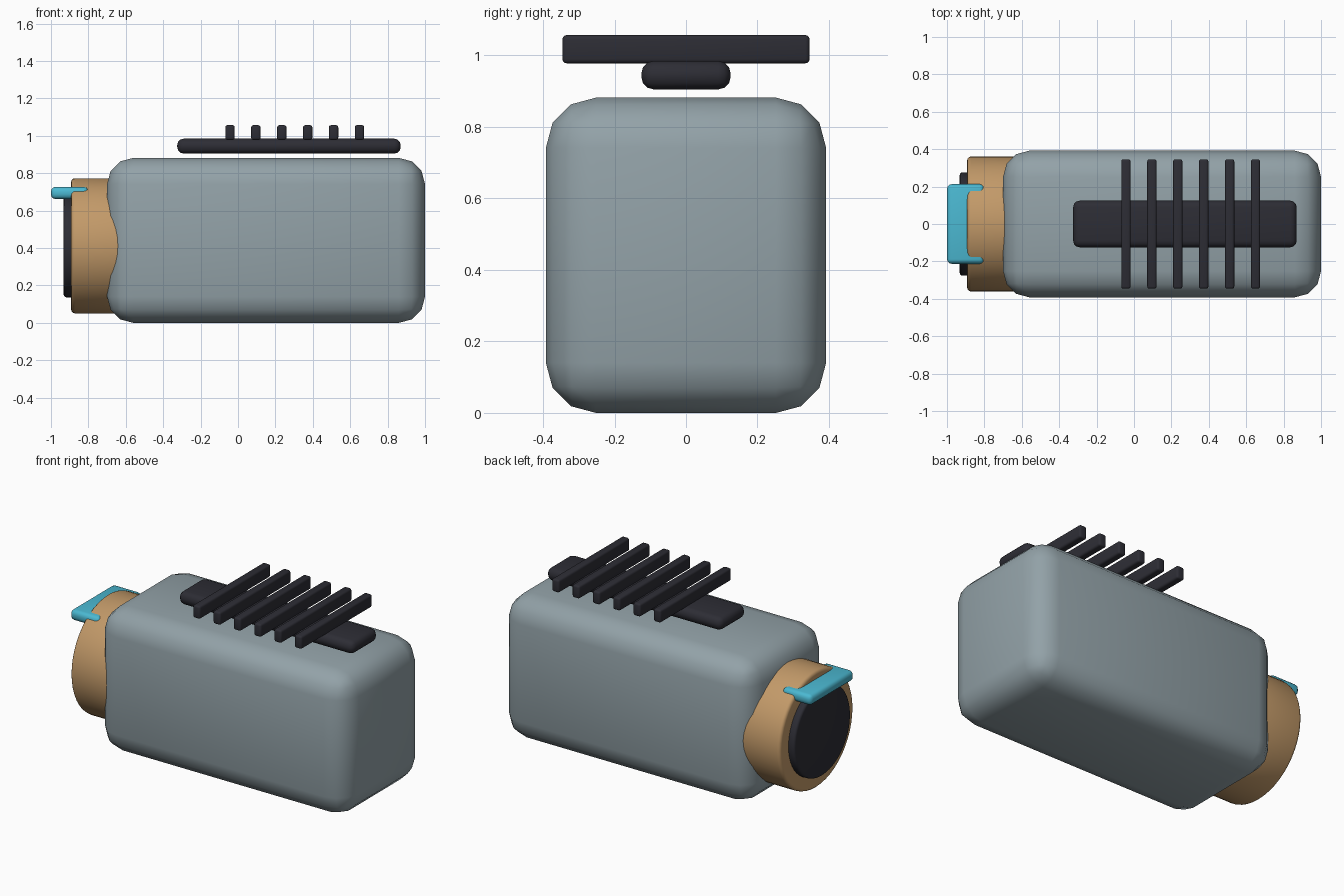
import bpy
import bmesh
from math import radians
from mathutils import Matrix, Vector

default = bpy.data.objects.get("Cube")
if default:
    bpy.data.objects.remove(default, do_unlink=True)


def material(name, rgb):
    mat = bpy.data.materials.new(name)
    mat.use_nodes = True
    mat.diffuse_color = (*rgb, 1)
    mat.node_tree.nodes["Principled BSDF"].inputs["Base Color"].default_value = (*rgb, 1)
    return mat


grey = material("blue grey", (0.29, 0.36, 0.39))
tan = material("warm tan", (0.54, 0.32, 0.14))
dark = material("charcoal", (0.026, 0.026, 0.035))
cyan = material("cyan", (0.07, 0.48, 0.64))


def finish(bm, name, mat, bevel, segments):
    """Round the sharp edges, then shade smooth."""
    sharp = [e for e in bm.edges if e.calc_face_angle(0) > radians(50)]
    bmesh.ops.bevel(bm, geom=sharp, offset=bevel, segments=segments,
                    profile=0.5, affect='EDGES', clamp_overlap=True)
    bmesh.ops.recalc_face_normals(bm, faces=bm.faces[:])
    mesh = bpy.data.meshes.new(name)
    bm.to_mesh(mesh)
    bm.free()
    mesh.materials.append(mat)
    obj = bpy.data.objects.new(name, mesh)
    bpy.context.collection.objects.link(obj)
    bpy.ops.object.select_all(action='DESELECT')
    obj.select_set(True)
    bpy.context.view_layer.objects.active = obj
    bpy.ops.object.shade_smooth_by_angle(angle=radians(40))
    return obj


def box(name, mat, low, high, bevel, segments=3):
    low, high = Vector(low), Vector(high)
    bm = bmesh.new()
    bmesh.ops.create_cube(bm, size=1, matrix=Matrix.Translation((low + high) / 2)
                          @ Matrix.Diagonal((*(high - low), 1)))
    return finish(bm, name, mat, bevel, segments)


def disc(name, mat, x0, x1, z, radius, bevel):
    """Cylinder lying along x."""
    bm = bmesh.new()
    bmesh.ops.create_cone(bm, cap_ends=True, segments=48, radius1=radius, radius2=radius,
                          depth=x1 - x0, matrix=Matrix.Translation(((x0 + x1) / 2, 0, z))
                          @ Matrix.Rotation(radians(90), 4, 'Y'))
    return finish(bm, name, mat, bevel, 3)


# Main housing
box("body", grey, (-0.70, -0.392, 0), (1.0, 0.392, 0.882), 0.14)

# Round collar and end disc
disc("collar", tan, -0.892, -0.5, 0.412, 0.361, 0.02)
disc("end_disc", dark, -0.932, -0.87, 0.412, 0.276, 0.015)

# Hood plate sunk into the collar
box("hood", cyan, (-1.0, -0.213, 0.662), (-0.8, 0.213, 0.727), 0.025)

# Top rail and cross fins
box("top_rail", dark, (-0.325, -0.125, 0.905), (0.87, 0.125, 0.985), 0.035)
for i in range(6):
    x = -0.043 + i * 0.1385
    box(f"fin_{i + 1}", dark, (x - 0.025, -0.346, 0.978), (x + 0.025, 0.346, 1.057), 0.012)
